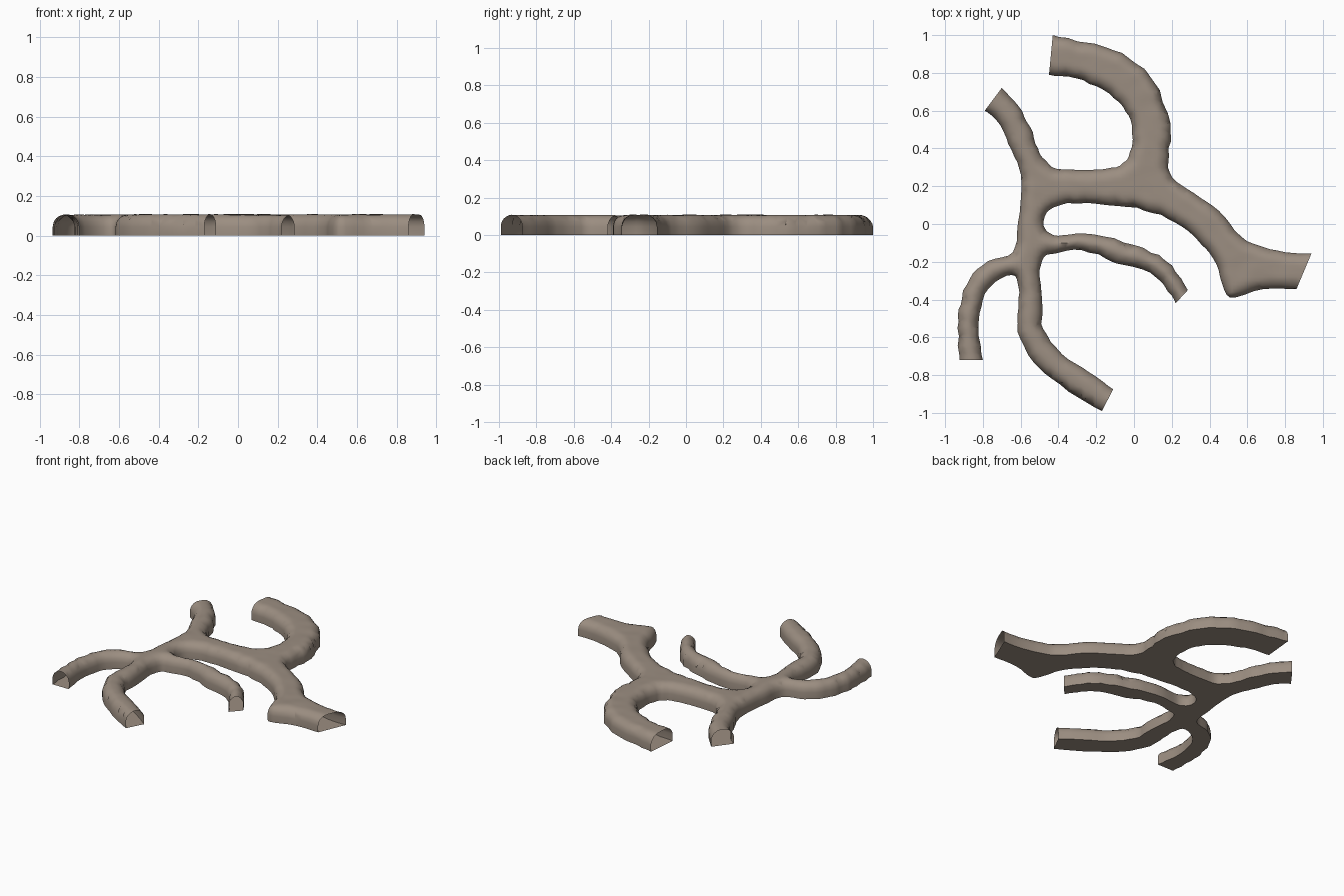
import bpy, bmesh, math
from mathutils import Vector, noise
from mathutils.kdtree import KDTree
from mathutils.geometry import delaunay_2d_cdt

if "Cube" in bpy.data.objects:
    bpy.data.objects.remove(bpy.data.objects["Cube"])

H_WALL, H_DOME, R_DOME = 0.045, 0.062, 0.065   # straight wall, arch rise, arch radius

# Plan-view walls, counter-clockwise; the gaps between them are the open tunnel mouths
wall_north_inner = [(-.45, .79), (-.31, .77), (-.17, .71), (-.06, .62), (-.01, .52), (-.02, .38), (-.06, .32),
                    (-.14, .29), (-.26, .285), (-.40, .295), (-.47, .33), (-.51, .40), (-.55, .51), (-.61, .62), (-.70, .72)]
wall_west = [(-.79, .60), (-.71, .52), (-.65, .39), (-.60, .26), (-.60, .10), (-.62, -.02), (-.64, -.15),
             (-.77, -.20), (-.87, -.29), (-.92, -.42), (-.93, -.55), (-.925, -.72)]
wall_southwest = [(-.80, -.72), (-.82, -.55), (-.80, -.40), (-.73, -.31), (-.63, -.27), (-.61, -.40), (-.615, -.57),
                  (-.53, -.73), (-.40, -.85), (-.17, -.99)]
wall_south = [(-.11, -.875), (-.24, -.78), (-.38, -.69), (-.48, -.56), (-.48, -.45), (-.50, -.28), (-.48, -.18),
              (-.42, -.155), (-.28, -.14), (-.10, -.20), (.08, -.26), (.16, -.33), (.22, -.42)]
wall_middle = [(.285, -.35), (.20, -.22), (.05, -.13), (-.15, -.07), (-.27, -.05), (-.40, -.06), (-.47, -.03),
               (-.46, .06), (-.38, .105), (-.25, .11), (-.08, .095), (.10, .06), (.25, -.01), (.36, -.11),
               (.43, -.20), (.46, -.29), (.51, -.39), (.68, -.345), (.86, -.345)]
wall_east = [(.94, -.155), (.80, -.15), (.65, -.11), (.56, -.06), (.45, .07), (.32, .16), (.20, .25), (.18, .36),
             (.19, .53), (.11, .75), (.03, .84), (-.10, .92), (-.25, .96), (-.43, 1.0)]
walls = [wall_north_inner, wall_west, wall_southwest, wall_south, wall_middle, wall_east]
STEP, DENSE = 6, 24


def spline(points):
    """Smooth, slightly craggy curve through the points, densely sampled."""
    p = [Vector(q) for q in points]
    p = [p[0]] + p + [p[-1]]
    out = []
    for i in range(1, len(p) - 2):
        a, b, c, d = p[i - 1:i + 3]
        for k in range(DENSE):
            t = k / DENSE
            out.append(.5 * (2 * b + (c - a) * t + (2 * a - 5 * b + 4 * c - d) * t * t
                             + (3 * b - a - 3 * c + d) * t ** 3))
    out.append(p[-1])
    for i in range(1, len(out) - 1):
        v = out[i]
        n = noise.noise(Vector((v.x * 18, v.y * 18, 0)))
        rough = .013 if v.x < .25 else .004
        tan = (out[i + 1] - out[i - 1]).normalized()
        out[i] = v + Vector((-tan.y, tan.x)) * n * rough
    return out


dense = [spline(w) for w in walls]
samples = [v for w in dense for v in w]
kd = KDTree(len(samples))
for i, v in enumerate(samples):
    kd.insert((v.x, v.y, 0), i)
kd.balance()


def wall_distance(x, y):
    return kd.find((x, y, 0))[2]


# Closed outline, with straight subdivided edges across the mouths
outline, inner = [], []
for i, w in enumerate(dense):
    outline += w[::STEP]
    for k in range(STEP, len(w) - STEP, STEP):
        tan = (w[k + 2] - w[k - 2]).normalized()
        for off in (.006, .018):
            q = w[k] + Vector((-tan.y, tan.x)) * off
            if wall_distance(q.x, q.y) > off * .7:
                inner.append(q)
    a, b = w[-1], dense[(i + 1) % len(dense)][0]
    outline += [a.lerp(b, (1 - math.cos(math.pi * k / 12)) / 2) for k in range(1, 12)]
for i in range(-50, 51):
    for j in range(-52, 53):
        q = Vector((i * .02, j * .02))
        if wall_distance(q.x, q.y) > .026:
            inner.append(q)

n = len(outline)
verts, _, faces, *_ = delaunay_2d_cdt(outline + inner, [(i, (i + 1) % n) for i in range(n)], [], 1, 1e-5)

# Arched roof, flat floor, and side walls joining them
bm = bmesh.new()
used = sorted({i for f in faces for i in f})
roof, floor, on_wall = {}, {}, {}
for i in used:
    x, y = verts[i]
    d = wall_distance(x, y)
    t = min(d / R_DOME, 1)
    bump = .003 * noise.noise(Vector((x * 12, y * 12, 4))) * t
    roof[i] = bm.verts.new((x, y, H_WALL + H_DOME * math.sqrt(1 - (1 - t) ** 2) + bump))
    floor[i] = bm.verts.new((x, y, 0))
    on_wall[i] = d < 1e-4
count = {}
for f in faces:
    bm.faces.new([roof[i] for i in f])
    bm.faces.new([floor[i] for i in reversed(f)])
    for a, b in zip(f, list(f[1:]) + [f[0]]):
        count[(a, b)] = 1
for a, b in count:
    if (b, a) not in count and on_wall[a] and on_wall[b]:
        bm.faces.new([roof[b], roof[a], floor[a], floor[b]])
mesh = bpy.data.meshes.new("cave_tunnels")
bm.normal_update()
bm.to_mesh(mesh)
bm.free()

cave = bpy.data.objects.new("cave_tunnels", mesh)
bpy.context.collection.objects.link(cave)
stone = bpy.data.materials.new("brown_grey_stone")
stone.diffuse_color = (.33, .27, .22, 1)
stone.use_nodes = True
stone.node_tree.nodes["Principled BSDF"].inputs["Base Color"].default_value = stone.diffuse_color
mesh.materials.append(stone)
bpy.context.view_layer.objects.active = cave
cave.select_set(True)
bpy.ops.object.shade_smooth_by_angle(angle=math.radians(50))
